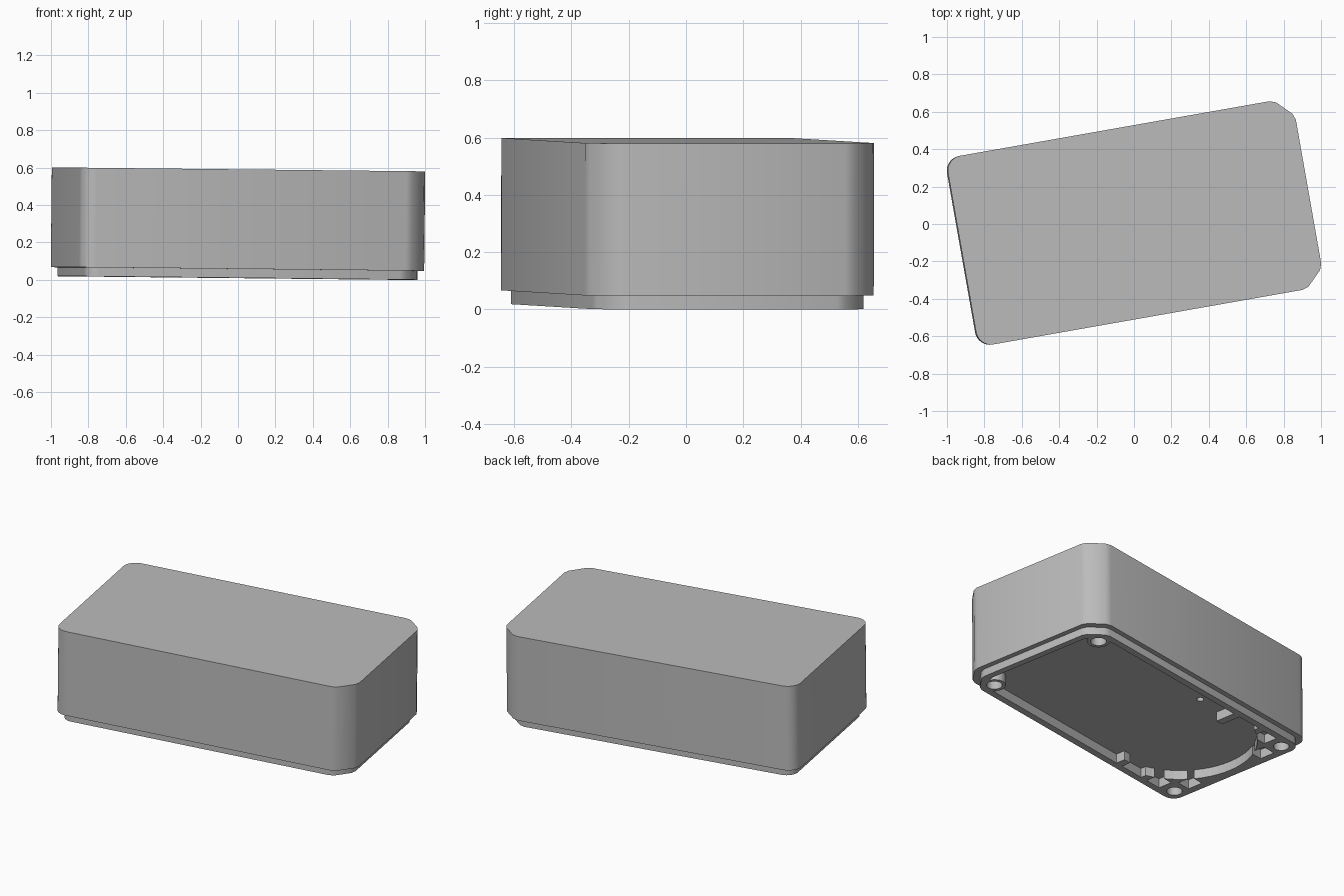
import bpy, bmesh
from math import sin, cos, pi, radians
from mathutils import Matrix, Vector

cube = bpy.data.objects.get("Cube")
if cube:
    bpy.data.objects.remove(cube)

grey = bpy.data.materials.new("plain_grey")
grey.use_nodes = True
grey.diffuse_color = (0.5, 0.5, 0.5, 1)
grey.node_tree.nodes["Principled BSDF"].inputs["Base Color"].default_value = (0.5, 0.5, 0.5, 1)

# The case is turned on the ground and leans slightly toward its right end
PLACE = (Matrix.Translation((0.001, 0.009, 0.0097))
         @ Matrix.Rotation(radians(10), 4, "Z")
         @ Matrix.Rotation(0.0105, 4, "Y"))
LIP = 0.048      # height of the inset lip
FLOOR = 0.058    # depth of the underside recess


def prism(name, points, z0, z1):
    """Extrude a flat outline between two heights."""
    bm = bmesh.new()
    face = bm.faces.new([bm.verts.new((x, y, z0)) for x, y in points])
    top = bmesh.ops.extrude_face_region(bm, geom=[face])["geom"]
    bmesh.ops.translate(bm, vec=(0, 0, z1 - z0),
                        verts=[g for g in top if isinstance(g, bmesh.types.BMVert)])
    bmesh.ops.recalc_face_normals(bm, faces=bm.faces)
    mesh = bpy.data.meshes.new(name)
    bm.to_mesh(mesh)
    bm.free()
    mesh.materials.append(grey)
    ob = bpy.data.objects.new(name, mesh)
    bpy.context.collection.objects.link(ob)
    ob.matrix_world = PLACE
    return ob


def circle(x, y, r, n=32):
    return [(x + r * cos(2 * pi * i / n), y + r * sin(2 * pi * i / n)) for i in range(n)]


def rect(x0, x1, y0, y1):
    return [(x0, y0), (x1, y0), (x1, y1), (x0, y1)]


def outline(hx, hy, radius, bevel):
    """Rectangle with softened bevels at the right end, round corners at the left."""
    corner = [(0, 1), (0.1, 0.72), (0.72, 0.1), (1, 0)]
    right = [(hx - bevel * a, hy - bevel * b) for a, b in corner]
    left = []
    for i in range(9):
        t = pi / 2 + pi / 2 * i / 8
        left.append((-hx + radius + radius * cos(t), hy - radius + radius * sin(t)))
    upper = right + left
    return upper + [(x, -y) for x, y in reversed(upper)]


def cut(target, *cutters):
    """Subtract the cutters from a part."""
    for c in cutters:
        mod = target.modifiers.new("cut", "BOOLEAN")
        mod.operation = "DIFFERENCE"
        mod.solver = "EXACT"
        mod.object = c
        c.hide_render = True
        c.hide_set(True)


# Main case and the inset lip under it
body = prism("case_body", outline(0.9405, 0.512, 0.08, 0.122), LIP, 0.58)
lip = prism("bottom_lip", outline(0.908, 0.481, 0.07, 0.115), 0, LIP + 0.004)

# Shallow recess in the underside
recess = prism("recess_cutter", outline(0.868, 0.44, 0.05, 0.10), -0.1, FLOOR)
cut(body, recess)
cut(lip, recess)

# Screw bosses with holes reaching up into the case
parts = [body, lip]
holes = []
for side, s in (("left", 1), ("right", -1)):
    for end, x, y in (("near", 0.79, 0.39), ("far", -0.83, 0.4)):
        hole = prism(f"{end}_{side}_hole_cutter", circle(x, s * y, 0.045), -0.1, 0.25)
        boss = prism(f"{end}_{side}_boss", circle(x, s * y, 0.066), 0, FLOOR + 0.004)
        cut(boss, hole)
        holes.append(hole)
        parts.append(boss)
cut(body, *holes)
cut(lip, *holes)

# Pilot hole in the recess floor
cut(body, prism("pilot_hole_cutter", circle(-0.185, 0.335, 0.02), -0.1, 0.15))

# End web with a round bite and open corner pockets
web = prism("end_web", rect(-0.88, -0.58, -0.45, 0.45), 0, FLOOR + 0.002)
bite = prism("bite_cutter", circle(-0.41, 0, 0.44, 64), -0.1, 0.1)
cut(web, bite, *[h for h in holes if h.name.startswith("far")])
for s in (1, -1):
    a, b = sorted((s * 0.22, s * 0.32))
    cut(web, prism("end_pocket_cutter", rect(-0.86, -0.77, a, b), -0.1, FLOOR))
    a, b = sorted((s * 0.35, s * 0.44))
    cut(web, prism("side_pocket_cutter", rect(-0.74, -0.63, a, b), -0.1, FLOOR))
parts.append(web)

# Ribs along the long sides
for name, y0, y1 in (("left_rib", 0.31, 0.45), ("right_rib", -0.45, -0.38)):
    parts.append(prism(name, rect(-0.41, -0.36, y0, y1), 0, FLOOR + 0.002))

# Smooth the rounded corners and keep the edges crisp
for ob in bpy.context.selected_objects:
    ob.select_set(False)
for ob in parts:
    ob.select_set(True)
bpy.context.view_layer.objects.active = body
bpy.ops.object.shade_smooth_by_angle(angle=radians(35))
